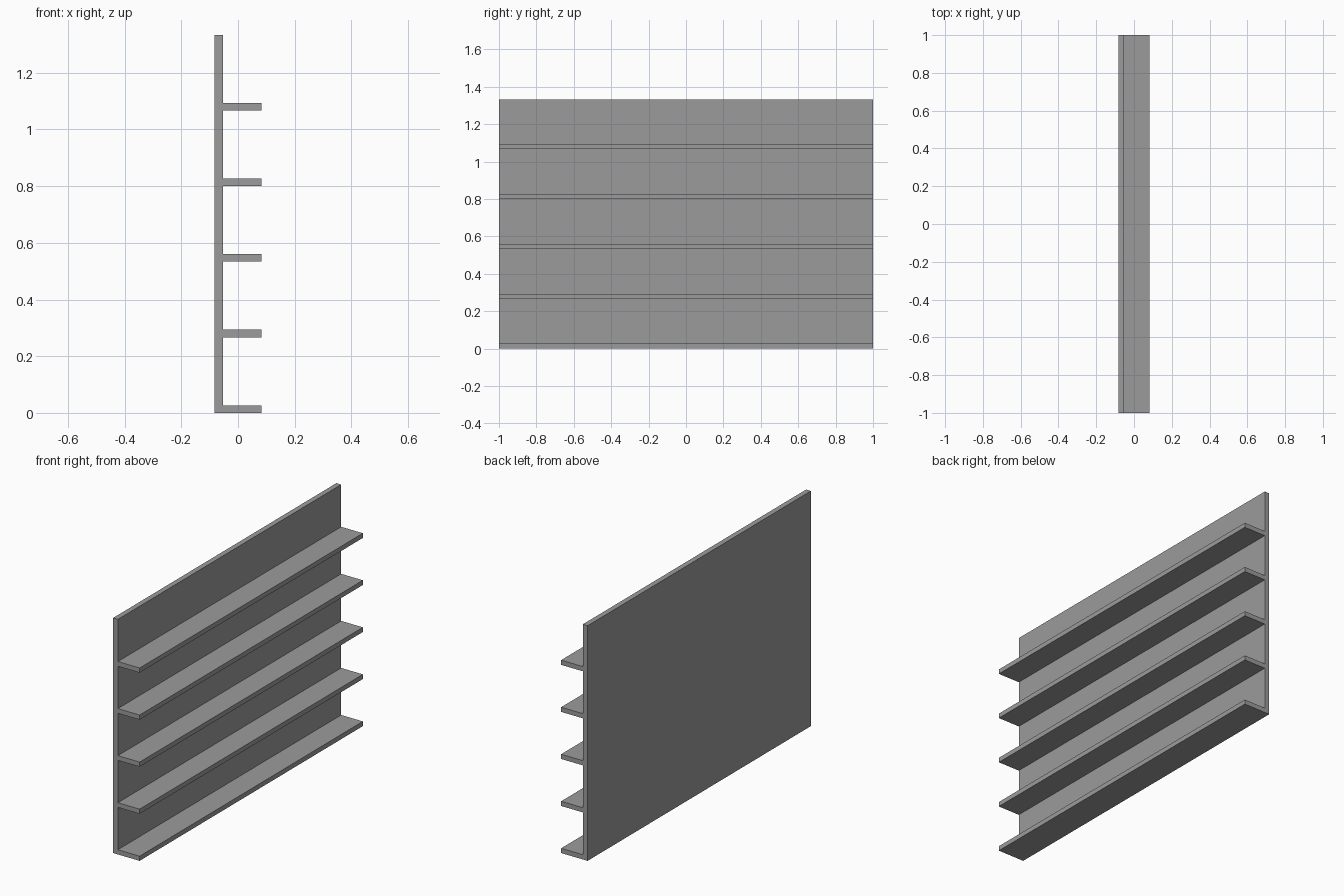
import bpy

cube = bpy.data.objects.get("Cube")
if cube:
    bpy.data.objects.remove(cube, do_unlink=True)

LENGTH = 2.0
HEIGHT = 1.333
HALF_DEPTH = 0.083
PANEL_FRONT = -0.053
SHELF_COUNT = 5
SHELF_PITCH = 0.2667
SHELF_THICKNESS = 0.0267

# Single painted finish
grey = bpy.data.materials.new("mid grey")
grey.use_nodes = True
colour = (0.33, 0.33, 0.33, 1)
grey.diffuse_color = colour
grey.node_tree.nodes["Principled BSDF"].inputs["Base Color"].default_value = colour


def box(name, x0, x1, z0, z1):
    """Full-length board spanning the given x and z ranges."""
    bpy.ops.mesh.primitive_cube_add(size=1, location=((x0 + x1) / 2, 0, (z0 + z1) / 2))
    board = bpy.context.object
    board.name = name
    board.scale = (x1 - x0, LENGTH, z1 - z0)
    bpy.ops.object.transform_apply(location=False, rotation=False, scale=True)
    board.data.materials.append(grey)
    return board


# Upright back panel
box("back_panel", -HALF_DEPTH, PANEL_FRONT, 0, HEIGHT)

# Evenly spaced shelves, the lowest flush with the panel's bottom edge
for i in range(SHELF_COUNT):
    z = i * SHELF_PITCH
    box(f"shelf_{i + 1}", PANEL_FRONT, HALF_DEPTH, z, z + SHELF_THICKNESS)
